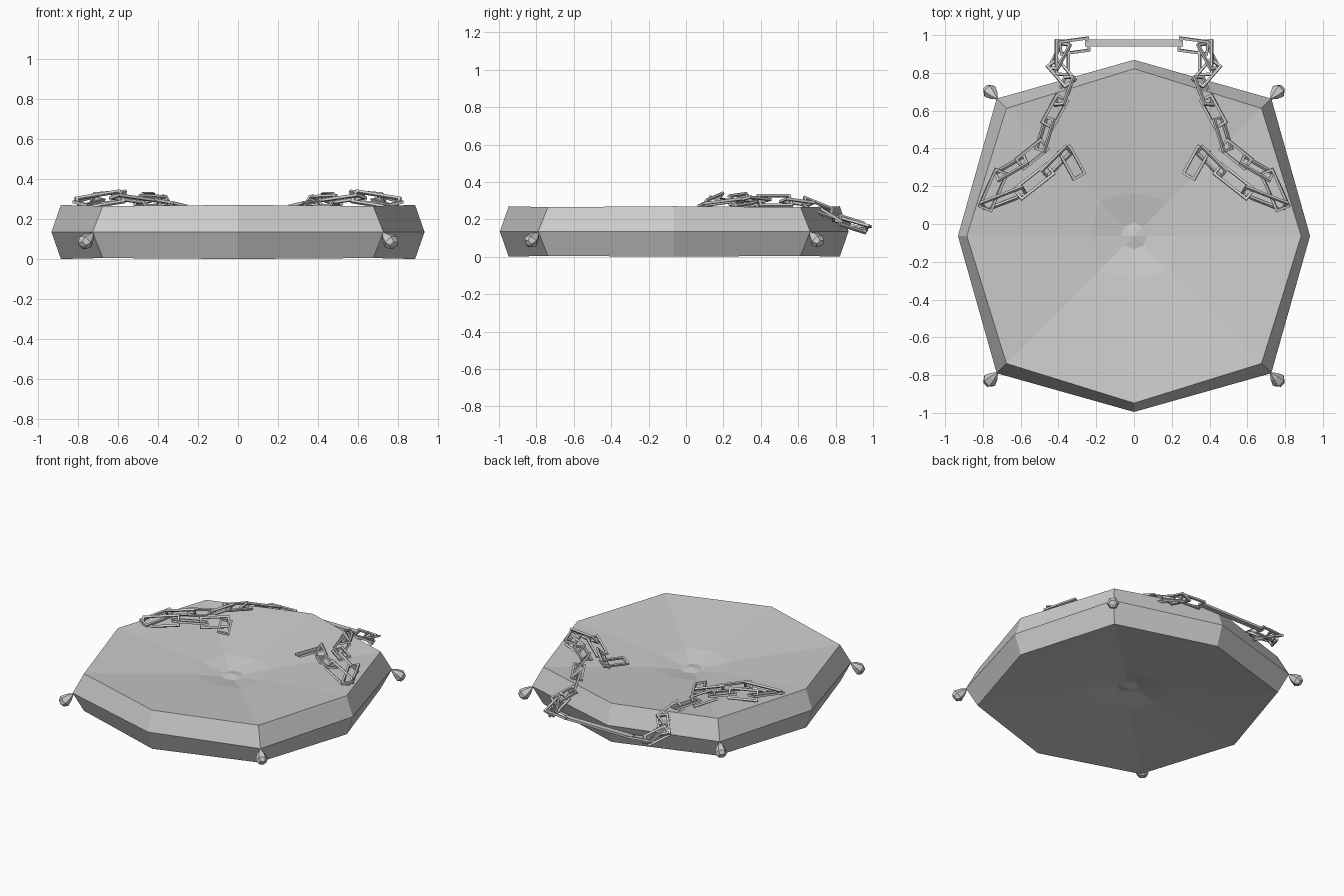
import bpy, bmesh, math
from mathutils import Vector, Matrix

default = bpy.data.objects.get("Cube")
if default:
    bpy.data.objects.remove(default, do_unlink=True)

# One grey for the whole model
grey = bpy.data.materials.new("plain_grey")
grey.use_nodes = True
colour = (0.6, 0.6, 0.6, 1)
grey.diffuse_color = colour
grey.node_tree.nodes["Principled BSDF"].inputs["Base Color"].default_value = colour


def finish(name, bm):
    bmesh.ops.recalc_face_normals(bm, faces=bm.faces)
    mesh = bpy.data.meshes.new(name)
    bm.to_mesh(mesh)
    bm.free()
    mesh.materials.append(grey)
    obj = bpy.data.objects.new(name, mesh)
    bpy.context.collection.objects.link(obj)
    return obj


def mirror(obj, y=False):
    mod = obj.modifiers.new("mirror", 'MIRROR')
    mod.use_axis = (True, y, False)
    mod.use_mirror_merge = False


def bridge(bm, a, b):
    n = len(a)
    for i in range(n):
        bm.faces.new((a[i], a[(i + 1) % n], b[(i + 1) % n], b[i]))


def fan(bm, ring, point):
    tip = bm.verts.new(point)
    for i in range(len(ring)):
        bm.faces.new((ring[i], ring[(i + 1) % len(ring)], tip))


MID = 0.135
CENTRE_Y = -0.063

# Cushion: octagonal rings, (radius at sides, radius at corners, height, height at corners)
half = [(0.07, 0.07, 0.04, 0.04), (0.23, 0.26, 0.07, 0.07), (0.885, 0.955, 0.135, 0.13)]
rows = half + [(0.932, 1.028, 0, 0)]
rows += [(a, b, -c, -d) for a, b, c, d in reversed(half)]
bm = bmesh.new()
rings = []
for side, corner, h_side, h_corner in rows:
    ring = []
    for i in range(8):
        r, h = (corner, h_corner) if i % 2 else (side, h_side)
        t = i * math.pi / 4
        ring.append(bm.verts.new((r * math.cos(t), r * math.sin(t), h)))
    rings.append(ring)
for a, b in zip(rings, rings[1:]):
    bridge(bm, a, b)
# Raised button in each dimple
fan(bm, rings[0], (0, 0, 0.052))
fan(bm, rings[-1], (0, 0, -0.052))
cushion = finish("cushion", bm)
cushion.location = (0, CENTRE_Y, MID)

# Corner tassels, drooping outward
bm = bmesh.new()
tip = Vector((0.72, 0.722, 0))
axis = Vector((1, 1, -1.15)).normalized()
turn = axis.to_track_quat('Z', 'Y')
rings = []
for along, r in ((0.04, 0.026), (0.08, 0.04), (0.105, 0.026)):
    ring = []
    for i in range(6):
        t = i * math.pi / 3
        offset = turn @ Vector((r * math.cos(t), r * math.sin(t), along))
        ring.append(bm.verts.new(tip + offset))
    rings.append(ring)
for a, b in zip(rings, rings[1:]):
    bridge(bm, a, b)
fan(bm, rings[0], tip)
fan(bm, rings[-1], tip + axis * 0.112)
tassels = finish("tassels", bm)
tassels.location = (0, CENTRE_Y, MID)
mirror(tassels, y=True)


# Rectangular chain link lying between two joints, rolled about its length
def add_link(bm, start, end, roll, width=0.08, bar=0.014, overlap=0.026):
    start, end = Vector(start), Vector(end)
    along = (end - start).normalized()
    across = Vector((0, 0, 1)).cross(along).normalized()
    frame = Matrix((along, across, along.cross(across))).transposed()
    frame = frame @ Matrix.Rotation(roll, 3, 'X')
    length = (end - start).length / 2 + overlap
    sections = []
    for sx, sy in ((1, 1), (-1, 1), (-1, -1), (1, -1)):
        section = []
        for inset, h in ((0, -bar), (0, bar), (bar, bar), (bar, -bar)):
            p = Vector((sx * (length - inset), sy * (width / 2 - inset), h / 2))
            section.append(bm.verts.new((start + end) / 2 + frame @ p))
        sections.append(section)
    for i in range(4):
        bridge(bm, sections[i], sections[(i + 1) % 4])


# Chains draped from the back bar over the cushion
joints = [(0.26, 0.95, 0.155), (0.37, 0.935, 0.16), (0.42, 0.84, 0.19),
          (0.35, 0.76, 0.24), (0.39, 0.65, 0.285), (0.45, 0.54, 0.3),
          (0.49, 0.41, 0.3), (0.59, 0.33, 0.31), (0.71, 0.26, 0.3),
          (0.78, 0.1, 0.28), (0.6, 0.17, 0.31), (0.46, 0.28, 0.29),
          (0.36, 0.38, 0.285), (0.3, 0.27, 0.275)]
bm = bmesh.new()
for i, (a, b) in enumerate(zip(joints, joints[1:])):
    add_link(bm, a, b, math.radians(12 if i % 2 == 0 else -50))
# Loose link crossing at the back corner
add_link(bm, (0.38, 0.95, 0.16), (0.38, 0.81, 0.2), math.radians(20))
chains = finish("chains", bm)
mirror(chains)

# Straight bar joining the chains behind the cushion
bm = bmesh.new()
bmesh.ops.create_cube(bm, size=1)
bmesh.ops.scale(bm, vec=(0.52, 0.036, 0.016), verts=bm.verts)
finish("back_bar", bm).location = (0, 0.958, 0.155)
